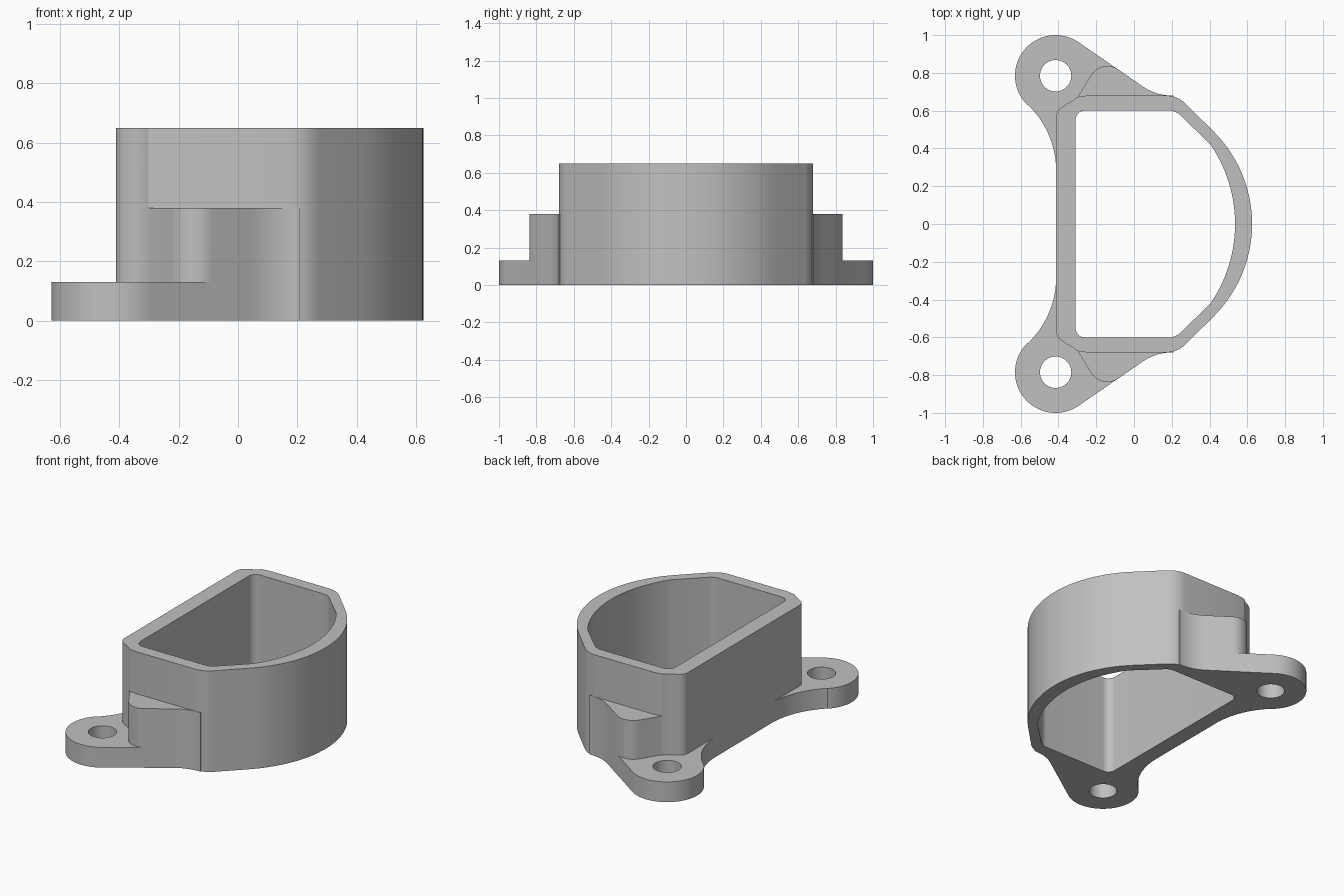
import bpy, bmesh
from math import cos, sin, radians, tan
from mathutils import Vector

cube = bpy.data.objects.get("Cube")
if cube:
    bpy.data.objects.remove(cube, do_unlink=True)

grey = bpy.data.materials.new("light_grey")
grey.use_nodes = True
grey.diffuse_color = (0.53, 0.53, 0.53, 1)
grey.node_tree.nodes["Principled BSDF"].inputs["Base Color"].default_value = grey.diffuse_color


def arc(cx, cy, r, a0, a1, n):
    """Points along a circular arc, angles in degrees."""
    angles = [radians(a0 + (a1 - a0) * i / n) for i in range(n + 1)]
    return [(cx + r * cos(a), cy + r * sin(a), 0) for a in angles]


def fillet(points, n=10):
    """Round each (x, y, radius) corner of a closed outline."""
    out = []
    for i, (x, y, r) in enumerate(points):
        p = Vector((x, y))
        if r == 0:
            out.append(p)
            continue
        u = (Vector(points[i - 1][:2]) - p).normalized()
        v = (Vector(points[(i + 1) % len(points)][:2]) - p).normalized()
        half = u.angle(v) / 2
        centre = p + (u + v).normalized() * (r / sin(half))
        start = p + u * (r / tan(half)) - centre
        end = p + v * (r / tan(half)) - centre
        sweep = start.angle_signed(end)
        for k in range(n + 1):
            a = -sweep * k / n
            out.append(centre + Vector((start.x * cos(a) - start.y * sin(a),
                                        start.x * sin(a) + start.y * cos(a))))
    return out


def mirrored(half):
    """Close a half outline (y > 0) with its reflection."""
    return half + [(x, -y, r) for x, y, r in reversed(half) if abs(y) > 1e-5]


def prism(name, points, z0, z1, side=1):
    bm = bmesh.new()
    face = bm.faces.new([bm.verts.new((p.x, p.y * side, z0)) for p in fillet(points)])
    new = bmesh.ops.extrude_face_region(bm, geom=[face])["geom"]
    top = [g for g in new if isinstance(g, bmesh.types.BMVert)]
    bmesh.ops.translate(bm, verts=top, vec=(0, 0, z1 - z0))
    bmesh.ops.recalc_face_normals(bm, faces=bm.faces)
    mesh = bpy.data.meshes.new(name)
    bm.to_mesh(mesh)
    bm.free()
    mesh.materials.append(grey)
    ob = bpy.data.objects.new(name, mesh)
    bpy.context.collection.objects.link(ob)
    return ob


def combine(target, tool, operation):
    mod = target.modifiers.new(operation, "BOOLEAN")
    mod.operation, mod.solver, mod.object = operation, "EXACT", tool
    bpy.context.view_layer.objects.active = target
    bpy.ops.object.modifier_apply(modifier=mod.name)
    bpy.data.objects.remove(tool, do_unlink=True)


HX, HY = -0.415, 0.785      # screw hole centre
LEFT, SIDE = -0.412, 0.68   # outer wall planes

# D-shaped housing, with corners relieved around the screws
relief = arc(HX, HY, 0.16, -68, -45, 5)
outer = [(LEFT, 0.60, 0.06)] + relief + [(-0.25, SIDE, 0), (0.23, SIDE, 0.15)]
outer += arc(-0.065, 0, 0.69, 45, 0, 24)
housing = prism("housing", mirrored(outer), 0, 0.65)

# Mounting ears and mid-height bosses share the blend into the side wall
blend = [(0.21, 0.62, 0), (0.21, SIDE, 0), (0.116, SIDE, 0.27)]
ear = blend + arc(HX, HY, 0.215, 55, 226, 40) + arc(-0.898, 0.28, 0.486, 46, 0, 20)
ear += [(-0.36, 0.28, 0), (-0.36, 0.62, 0)]
boss = blend + [(-0.171, 0.879, 0.1)] + arc(HX, HY, 0.16, -40, -68, 6) + [(-0.34, 0.62, 0)]
for side in (1, -1):
    combine(housing, prism("boss", boss, 0, 0.38, side), "UNION")
    combine(housing, prism("ear", ear, 0, 0.13, side), "UNION")

# Through cavity and screw holes
inner = [(-0.31, 0.60, 0.05), (0.22, 0.60, 0.08)] + arc(-0.21, 0, 0.745, 34.5, 0, 20)
combine(housing, prism("cavity", mirrored(inner), -0.1, 0.8), "DIFFERENCE")
for side in (1, -1):
    hole = arc(HX, HY, 0.083, 0, 352.5, 47)
    combine(housing, prism("screw_hole", hole, -0.1, 0.3, side), "DIFFERENCE")

bpy.ops.object.select_all(action="DESELECT")
housing.select_set(True)
bpy.context.view_layer.objects.active = housing
bpy.ops.object.shade_smooth_by_angle(angle=radians(25))
